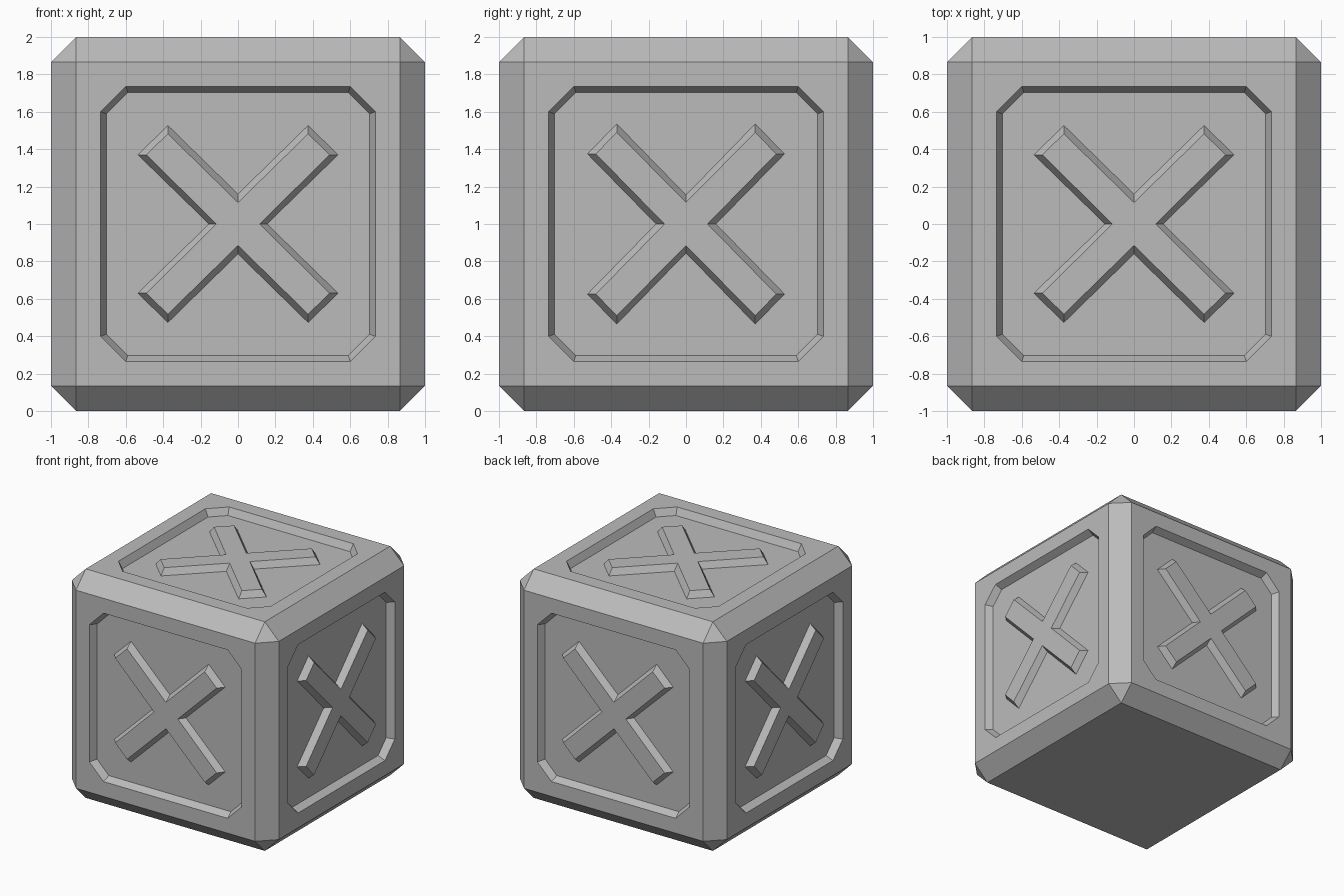
import bpy
import bmesh
from math import pi
from mathutils import Matrix, Vector

old = bpy.data.objects.get("Cube")
if old:
    bpy.data.objects.remove(old, do_unlink=True)

HALF = 1.0       # half the block size
FLAT = 0.865     # half width of each flat face inside the chamfers
DEPTH = 0.06     # depth of the recessed panels
RISE = 0.055     # height of the crosses above the panel floor

grey = bpy.data.materials.new("stone_grey")
grey.use_nodes = True
colour = (0.5, 0.5, 0.5, 1)
grey.diffuse_color = colour
grey.node_tree.nodes["Principled BSDF"].inputs["Base Color"].default_value = colour


def finish(bm, name):
    mesh = bpy.data.meshes.new(name)
    bm.to_mesh(mesh)
    bm.free()
    mesh.materials.append(grey)
    obj = bpy.data.objects.new(name, mesh)
    obj.location.z = HALF
    bpy.context.collection.objects.link(obj)
    return obj


def loop(bm, frame, points, height):
    return [bm.verts.new(frame @ Vector((u, v, height))) for u, v in points]


def bridge(bm, outer, inner):
    count = len(outer)
    for i in range(count):
        j = (i + 1) % count
        bm.faces.new((outer[i], outer[j], inner[j], inner[i]))


def octagon(edge, corner):
    # Counter-clockwise square with cut corners, starting at upper right
    return [(edge, corner), (corner, edge), (-corner, edge), (-edge, corner),
            (-edge, -corner), (-corner, -edge), (corner, -edge), (edge, -corner)]


def cross(side, tip_low, tip_high, top):
    # One quadrant, mirrored into all four, counter-clockwise
    a, b, c, d = (side, 0), tip_low, tip_high, (0, top)
    quarter = [a, b, c, d]
    left = [(-u, v) for u, v in (c, b, a)]
    lower = [(u, -v) for u, v in (left[1], left[0], d, c, b)]
    return quarter + left + lower


# Each frame turns local (u, v, outward) into a side of the block
upright = Matrix.Rotation(pi / 2, 4, 'X')
quarter_turn = Matrix.Rotation(pi / 2, 4, 'Z')
frames = {"front": upright,
          "back": Matrix.Rotation(pi, 4, 'Z') @ upright,
          "left": quarter_turn @ upright @ quarter_turn,
          "right": quarter_turn.inverted() @ upright @ quarter_turn,
          "top": Matrix.Identity(4)}

# Chamfered block
body = bmesh.new()
bmesh.ops.create_cube(body, size=2 * HALF)
bmesh.ops.bevel(body, geom=body.edges[:], offset=HALF - FLAT, segments=1,
                affect='EDGES', profile=0.5)
body.normal_update()
flats = [f for f in body.faces
         if max(abs(n) for n in f.normal) > 0.99 and f.normal.z > -0.5]
bmesh.ops.delete(body, geom=flats, context='FACES_ONLY')

# Sunken panels with cut corners on every side but the underside
for frame in frames.values():
    square = loop(body, frame, [(FLAT, FLAT), (-FLAT, FLAT),
                                (-FLAT, -FLAT), (FLAT, -FLAT)], HALF)
    rim = loop(body, frame, octagon(0.735, 0.6), HALF)
    floor = loop(body, frame, octagon(0.703, 0.59), HALF - DEPTH)
    for i in range(4):
        j = (i + 1) % 4
        body.faces.new((square[i], rim[2 * i + 1], rim[2 * i]))
        body.faces.new((square[i], square[j], rim[2 * j], rim[2 * i + 1]))
    bridge(body, rim, floor)
    body.faces.new(floor)
bmesh.ops.remove_doubles(body, verts=body.verts[:], dist=0.0005)
bmesh.ops.recalc_face_normals(body, faces=body.faces[:])
finish(body, "block")

# Raised crosses with sloping sides
for side, frame in frames.items():
    bm = bmesh.new()
    foot = loop(bm, frame, cross(0.155, (0.535, 0.37), (0.375, 0.527), 0.16),
                HALF - DEPTH)
    crown = loop(bm, frame, cross(0.115, (0.49, 0.37), (0.375, 0.482), 0.115),
                 HALF - DEPTH + RISE)
    bridge(bm, foot, crown)
    bm.faces.new(crown)
    finish(bm, side + "_cross")
